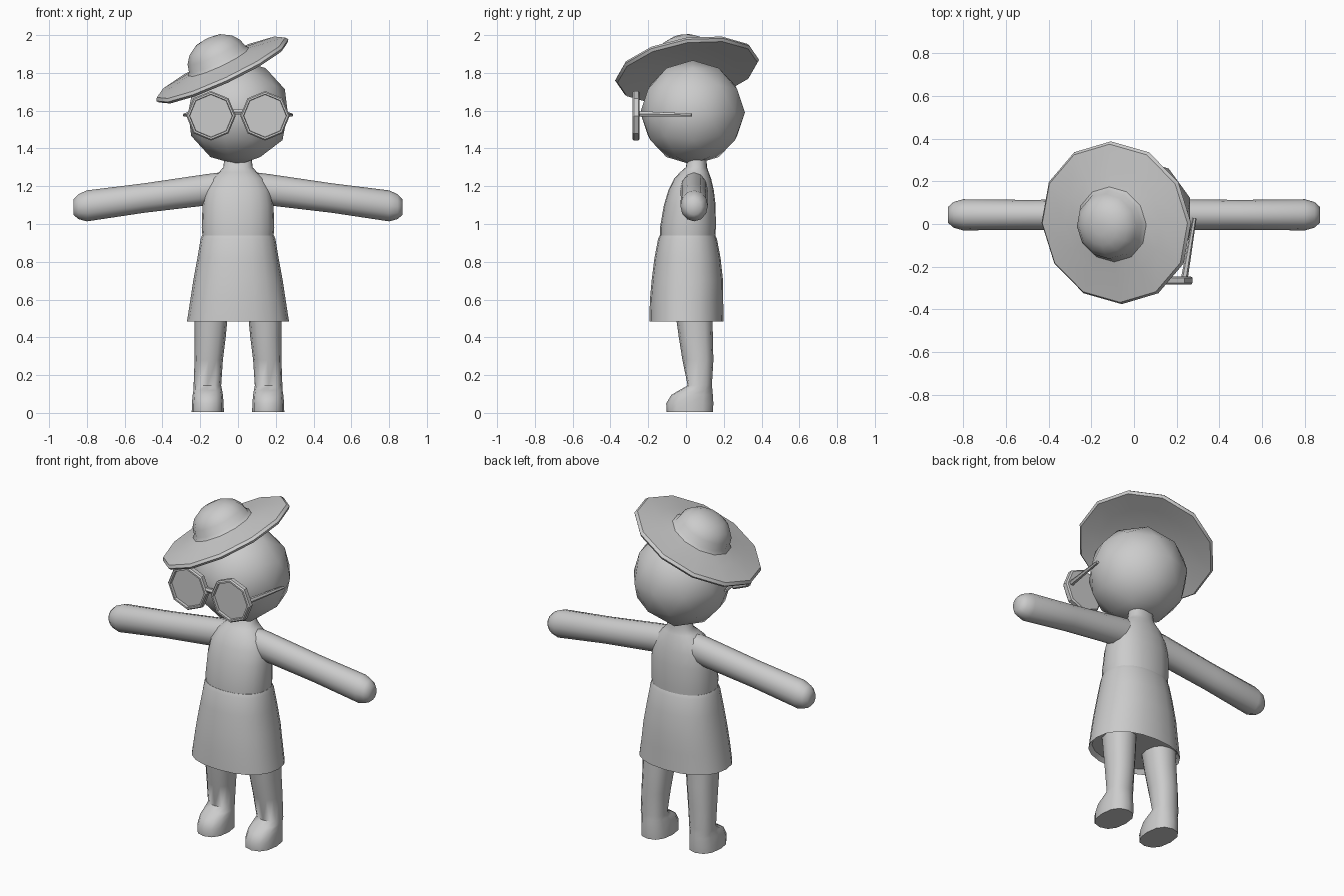
import bpy, bmesh, math
from mathutils import Vector, Matrix

if "Cube" in bpy.data.objects:
    bpy.data.objects.remove(bpy.data.objects["Cube"])

grey = bpy.data.materials.new("plain_grey")
grey.diffuse_color = (0.6, 0.6, 0.6, 1)
grey.use_nodes = True
grey.node_tree.nodes["Principled BSDF"].inputs["Base Color"].default_value = grey.diffuse_color


def finish(name, bm, angle=40):
    """Turn a bmesh into a named, shaded object."""
    bmesh.ops.recalc_face_normals(bm, faces=bm.faces)
    me = bpy.data.meshes.new(name)
    bm.to_mesh(me)
    bm.free()
    me.materials.append(grey)
    ob = bpy.data.objects.new(name, me)
    bpy.context.collection.objects.link(ob)
    bpy.ops.object.select_all(action='DESELECT')
    ob.select_set(True)
    bpy.context.view_layer.objects.active = ob
    bpy.ops.object.shade_smooth_by_angle(angle=math.radians(angle))
    return ob


def loft(name, rings, n=14, along_x=False, angle=40, power=1.0, matrix=None):
    """Skin elliptical rings: (height, centre a, centre b, radius a, radius b)."""
    bm = bmesh.new()
    loops = []
    for h, ca, cb, ra, rb in rings:
        loop = []
        for i in range(n):
            t = 2 * math.pi * i / n
            c, s = math.cos(t), math.sin(t)
            a = ca + ra * math.copysign(abs(c) ** power, c)
            b = cb + rb * math.copysign(abs(s) ** power, s)
            loop.append(bm.verts.new((h, a, b) if along_x else (a, b, h)))
        loops.append(loop)
    for lo, hi in zip(loops, loops[1:]):
        for i in range(n):
            bm.faces.new((lo[i], lo[(i + 1) % n], hi[(i + 1) % n], hi[i]))
    bm.faces.new(loops[0])
    bm.faces.new(loops[-1])
    if matrix:
        bm.transform(matrix)
    return finish(name, bm, angle)


def rod(name, a, b, r1, r2, n=6):
    """Thin tapered bar between two points."""
    a, b = Vector(a), Vector(b)
    rot = (b - a).to_track_quat('Z', 'Y').to_matrix().to_4x4()
    return loft(name, [(0, 0, 0, r1, r1), ((b - a).length, 0, 0, r2, r2)], n,
                matrix=Matrix.Translation(a) @ rot)


# Head
bm = bmesh.new()
bmesh.ops.create_icosphere(bm, subdivisions=2, radius=0.277,
                           matrix=Matrix.Translation((0, 0.035, 1.59)))
finish("head", bm)

# Torso with neck, then the skirt below it
loft("torso", [(0.90, 0, 0.008, 0.185, 0.145), (0.98, 0, 0.01, 0.192, 0.148),
               (1.10, 0, 0.02, 0.188, 0.137), (1.18, 0, 0.027, 0.175, 0.12),
               (1.24, 0, 0.035, 0.14, 0.098), (1.275, 0, 0.045, 0.1, 0.075),
               (1.30, 0, 0.055, 0.078, 0.056), (1.35, 0, 0.058, 0.072, 0.05)],
     n=20, power=0.88)
loft("skirt", [(0.51, 0, 0.002, 0.25, 0.18), (0.485, 0, 0.002, 0.27, 0.196),
               (0.60, 0, 0.003, 0.252, 0.194), (0.70, 0, 0.007, 0.237, 0.189),
               (0.82, 0, 0.008, 0.215, 0.175), (0.92, 0, 0.008, 0.198, 0.156),
               (0.94, 0, 0.008, 0.19, 0.147)], n=20, power=0.88)

for side, s in (("right", 1), ("left", -1)):
    # Arm with blunt rounded end
    loft(side + "_arm", [(s * x, 0.043, z, ry, rz) for x, z, ry, rz in (
        (0.08, 1.19, 0.07, 0.085), (0.16, 1.182, 0.073, 0.083),
        (0.50, 1.137, 0.07, 0.078), (0.80, 1.096, 0.073, 0.082),
        (0.845, 1.092, 0.06, 0.066), (0.87, 1.09, 0.038, 0.042))],
        n=12, along_x=True, angle=60)
    # Leg flowing into foot
    loft(side + "_leg", [(z, s * x, y, rx, ry) for z, x, y, rx, ry in (
        (0.005, 0.16, 0.02, 0.085, 0.122), (0.05, 0.16, 0.02, 0.084, 0.125),
        (0.095, 0.16, 0.032, 0.08, 0.11), (0.12, 0.16, 0.052, 0.076, 0.088),
        (0.145, 0.162, 0.073, 0.073, 0.064), (0.28, 0.155, 0.063, 0.075, 0.082),
        (0.40, 0.147, 0.052, 0.082, 0.09), (0.56, 0.14, 0.04, 0.09, 0.1))],
        n=12, angle=60, power=0.85)

    # Octagonal lens with a raised rim
    bm = bmesh.new()
    rings = []
    for r, y in ((0, -0.268), (0.112, -0.268), (0.114, -0.284), (0.124, -0.284),
                 (0.131, -0.276), (0.131, -0.252), (0.122, -0.245), (0, -0.245)):
        rings.append([bm.verts.new((s * 0.143 + r * math.cos(k * math.pi / 4), y,
                                    1.573 + r * math.sin(k * math.pi / 4)))
                      for k in range(8)])
    for lo, hi in zip(rings, rings[1:]):
        for k in range(8):
            bm.faces.new((lo[k], lo[(k + 1) % 8], hi[(k + 1) % 8], hi[k]))
    bmesh.ops.remove_doubles(bm, verts=bm.verts, dist=0.0005)
    finish(side + "_lens", bm, 30)
    # Temple bar
    rod(side + "_temple", (s * 0.236, -0.255, 1.584), (s * 0.284, 0.028, 1.577),
        0.016, 0.009)

# Bridge between the lenses
rod("bridge", (-0.03, -0.265, 1.593), (0.03, -0.265, 1.593), 0.014, 0.014)

# Tilted hat: drooping brim and domed crown
tilt = (Matrix.Translation((-0.088, 0.004, 1.825))
        @ Matrix.Rotation(math.radians(-25), 4, 'Y')
        @ Matrix.Rotation(math.radians(9), 4, 'X'))
brim = [(0.01, 0.14), (-0.008, 0.26), (-0.026, 0.375), (-0.012, 0.386), (0.004, 0.375),
        (0.024, 0.25), (0.038, 0.178)]
crown = [(0.055, 0.164), (0.095, 0.154), (0.135, 0.124), (0.162, 0.08), (0.172, 0.03)]
loft("hat", [(h, 0, 0, r, r) for h, r in brim + crown], n=12, matrix=tilt)
